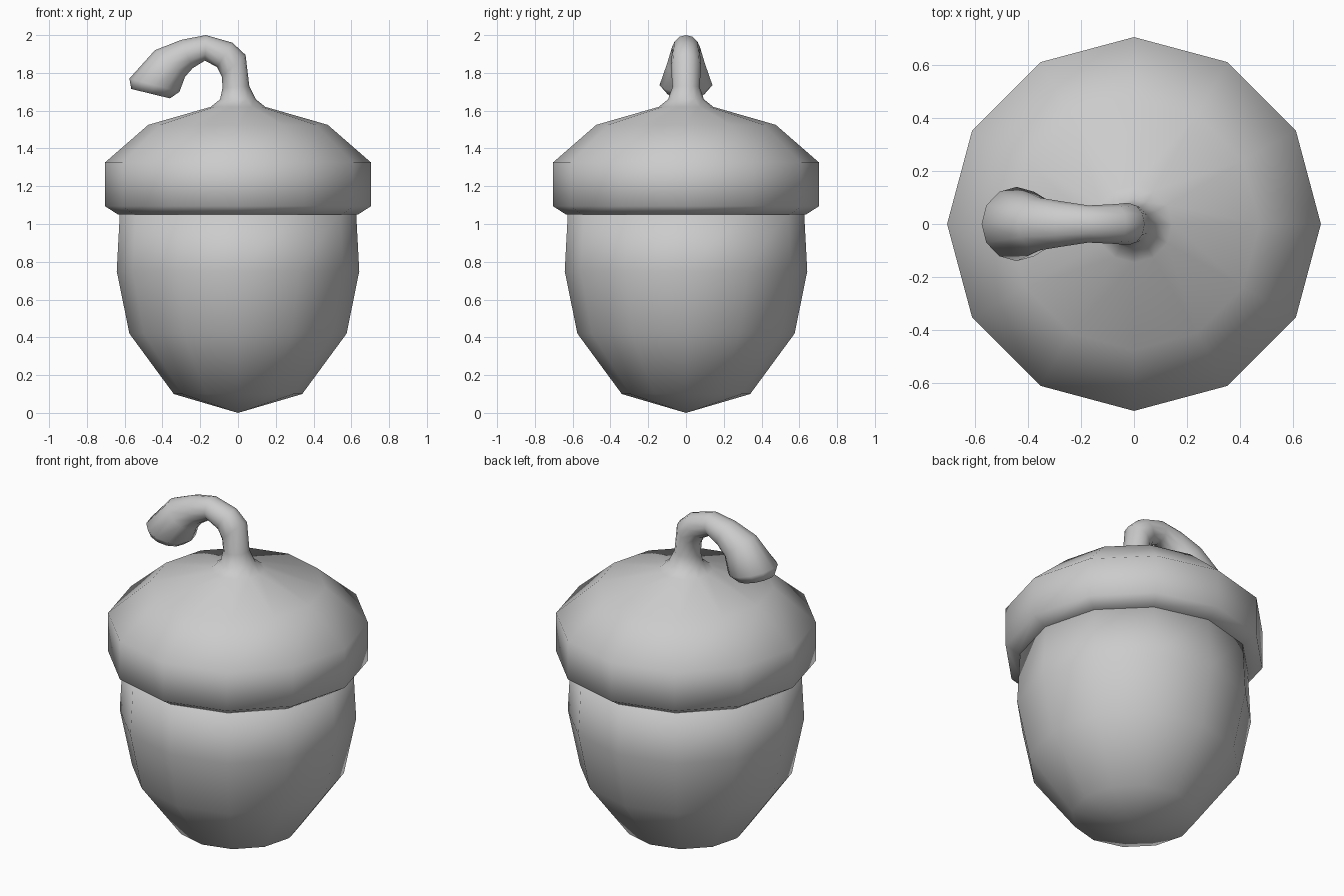
import bpy, bmesh, math

if "Cube" in bpy.data.objects:
    bpy.data.objects.remove(bpy.data.objects["Cube"])

SIDES = 12
GREY = (0.6, 0.6, 0.6, 1)
mat = bpy.data.materials.new("plain grey")
mat.use_nodes = True
mat.diffuse_color = GREY
mat.node_tree.nodes["Principled BSDF"].inputs["Base Color"].default_value = GREY


def level(r, z):
    """Round horizontal ring given as two opposite points and a half depth."""
    return (r, z, -r, z, r)


def skin(name, rings, start=None, end=None):
    """Bridge rings (outer x, z, inner x, z, half depth), closing ends at a point."""
    bm = bmesh.new()
    loops = []
    for ox, oz, ix, iz, depth in rings:
        loop = []
        for i in range(SIDES):
            a = math.tau * i / SIDES
            t = (1 + math.cos(a)) / 2
            loop.append(bm.verts.new((ix + (ox - ix) * t, depth * math.sin(a), iz + (oz - iz) * t)))
        loops.append(loop)
    for low, high in zip(loops, loops[1:]):
        for i in range(SIDES):
            j = (i + 1) % SIDES
            bm.faces.new((low[i], low[j], high[j], high[i]))
    for point, loop in ((start, loops[0]), (end, loops[-1])):
        if point:
            tip = bm.verts.new(point)
            for i in range(SIDES):
                bm.faces.new((tip, loop[i], loop[(i + 1) % SIDES]))
    bmesh.ops.recalc_face_normals(bm, faces=bm.faces)
    for f in bm.faces:
        f.smooth = True
    mesh = bpy.data.meshes.new(name)
    bm.to_mesh(mesh)
    bm.free()
    mesh.materials.append(mat)
    obj = bpy.data.objects.new(name, mesh)
    bpy.context.collection.objects.link(obj)
    return obj


# Nut body, its top hidden inside the cap
body = [(0.34, 0.10), (0.575, 0.42), (0.642, 0.75), (0.625, 1.07)]
skin("nut_body", [level(*p) for p in body], start=(0, 0, 0), end=(0, 0, 1.1))

# Cap with a thick rim, flowing into the curled stem
cap = [(0.635, 1.05), (0.705, 1.095), (0.705, 1.325), (0.475, 1.525), (0.145, 1.62), (0.095, 1.66)]
stem = [
    (0.06, 1.73, -0.082, 1.72, 0.072),
    (0.04, 1.895, -0.085, 1.78, 0.08),
    (-0.03, 1.96, -0.11, 1.83, 0.075),
    (-0.17, 2.0, -0.175, 1.865, 0.07),
    (-0.30, 1.975, -0.24, 1.825, 0.085),
    (-0.44, 1.92, -0.28, 1.78, 0.10),
    (-0.575, 1.77, -0.31, 1.70, 0.14),
    (-0.565, 1.715, -0.36, 1.665, 0.10),
]
skin("cap_and_stem", [level(*p) for p in cap] + stem,
     start=(0, 0, 1.05), end=(-0.46, 0, 1.69))
